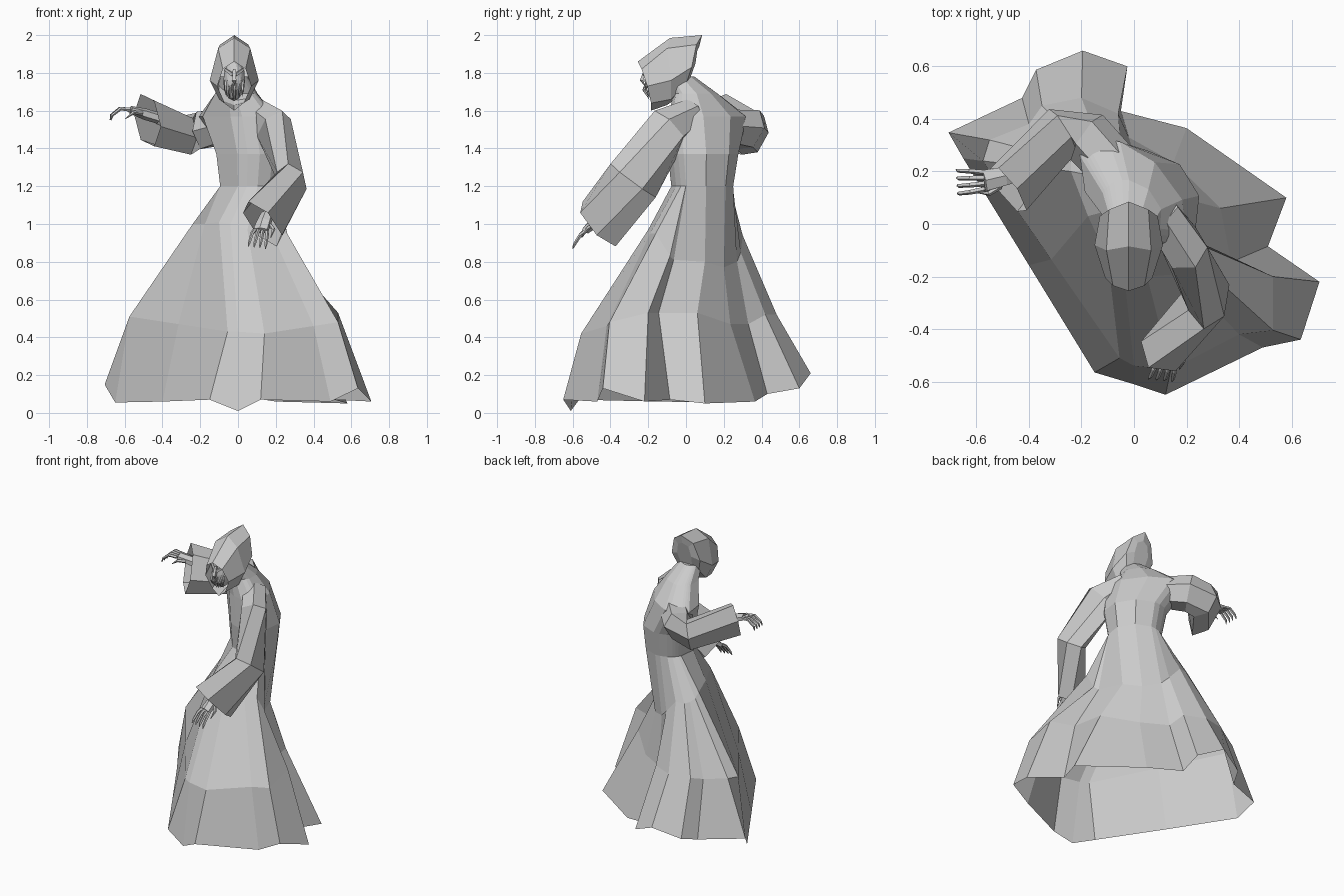
import bpy, bmesh, math
from mathutils import Vector

cube = bpy.data.objects.get("Cube")
if cube:
    bpy.data.objects.remove(cube, do_unlink=True)

grey = bpy.data.materials.new("cloth grey")
grey.use_nodes = True
grey.diffuse_color = (0.6, 0.6, 0.6, 1)
grey.node_tree.nodes["Principled BSDF"].inputs["Base Color"].default_value = grey.diffuse_color


def finish(name, bm):
    """Turn a bmesh into a flat shaded object."""
    bmesh.ops.recalc_face_normals(bm, faces=bm.faces)
    mesh = bpy.data.meshes.new(name)
    bm.to_mesh(mesh)
    bm.free()
    mesh.materials.append(grey)
    obj = bpy.data.objects.new(name, mesh)
    bpy.context.collection.objects.link(obj)
    return obj


def loft(name, rings, cap_start=False, cap_end=False):
    """Skin a row of equally long closed rings."""
    bm = bmesh.new()
    loops = [[bm.verts.new(p) for p in ring] for ring in rings]
    count = len(loops[0])
    for low, high in zip(loops, loops[1:]):
        for i in range(count):
            j = (i + 1) % count
            bm.faces.new((low[i], low[j], high[j], high[i]))
    if cap_start:
        bm.faces.new(loops[0])
    if cap_end:
        bm.faces.new(loops[-1])
    return finish(name, bm)


def tube(name, stations, sides=6, cap_start=False, cap_end=False, roll=0):
    """Loft ellipses along a path; each station is (point, half width, half height)."""
    points = [Vector(s[0]) for s in stations]
    last = len(points) - 1
    rings = []
    for i, (point, width, height) in enumerate(stations):
        along = (points[min(i + 1, last)] - points[max(i - 1, 0)]).normalized()
        level = along.cross(Vector((0, 0, 1))).normalized()
        steep = level.cross(along)
        side = level * math.cos(roll) - steep * math.sin(roll)
        up = steep * math.cos(roll) + level * math.sin(roll)
        turns = [math.tau * (k + 0.5) / sides for k in range(sides)]
        rings.append([points[i] + side * width * math.cos(t) + up * height * math.sin(t)
                      for t in turns])
    return loft(name, rings, cap_start, cap_end)


# Robe: pleated hem, knee and hip outlines, counter-clockwise from the front
hem = [(0, -.61, .01), (.12, -.65, .07), (.49, -.47, .06), (.635, -.44, .13),
       (.706, -.22, .06), (.51, -.085, .07), (.58, .1, .05), (.2, .365, .06),
       (-.05, .43, .1), (-.025, .6, .13), (-.195, .66, .21), (-.373, .587, .15),
       (-.426, .48, .12), (-.706, .348, .15), (-.65, .25, .055), (-.4, -.157, .06),
       (-.15, -.565, .07)]
knee = [(0, -.54, .43), (.14, -.555, .42), (.4, -.42, .46), (.53, -.405, .48),
        (.53, -.2, .53), (.37, -.145, .53), (.33, .06, .53), (.15, .235, .47),
        (-.02, .33, .47), (-.06, .42, .52), (-.2, .48, .52), (-.35, .45, .52),
        (-.4, .38, .5), (-.55, .32, .52), (-.575, .24, .51), (-.315, -.135, .47),
        (-.055, -.51, .43)]
hip = [(-.04, -.17, 1), (.05, -.2, .97), (.18, -.19, .95), (.26, -.16, .95),
       (.265, -.085, .83), (.24, -.065, .81), (.18, .1, .8), (.1, .2, .77),
       (0, .27, .8), (-.05, .29, .85), (-.13, .3, .94), (-.19, .29, .94),
       (-.22, .27, .95), (-.24, .24, .97), (-.24, .2, 1), (-.175, .03, 1),
       (-.1, -.13, 1.01)]
hip_centre = sum((Vector(p) for p in hip), Vector()) / len(hip)
angles = [math.atan2(p[1] - hip_centre.y, p[0] - hip_centre.x) for p in hip]
across = Vector((1, -1, 0)).normalized()
forward = Vector((1, 1, 0)).normalized()


def body_ring(centre, half_width, half_depth):
    """Ellipse turned with the twisted shoulders."""
    turn = math.radians(45)
    return [Vector(centre) + across * half_width * math.cos(a + turn)
            + forward * half_depth * math.sin(a + turn) for a in angles]


torso = [body_ring((.065, .085, 1.2), .17, .16),
         body_ring((.065, .09, 1.37), .2, .175),
         body_ring((-.005, .115, 1.57), .255, .145),
         body_ring((-.01, .05, 1.69), .13, .105),
         body_ring((-.02, -.03, 1.78), .08, .07)]
loft("robe", [hem, knee, hip] + torso, cap_end=True)

# Wide open sleeves
tube("left_sleeve", [((.1, .04, 1.59), .08, .08), ((.19, -.09, 1.51), .09, .125),
                     ((.285, -.28, 1.23), .08, .15), ((.13, -.46, 1.0), .1, .165)],
     cap_start=True)
tube("right_sleeve", [((-.06, .2, 1.52), .1, .1), ((-.18, .33, 1.5), .1, .12),
                      ((-.27, .355, 1.47), .09, .12), ((-.48, .13, 1.55), .085, .165)],
     cap_start=True, roll=math.radians(30))


def hand(name, wrist, knuckles, reach, curl):
    """Bony palm with four curled fingers and a thumb."""
    wrist, knuckles, reach, curl = map(Vector, (wrist, knuckles, reach, curl))
    side = reach.cross(curl).normalized()
    tube(name + "_palm", [(wrist, .035, .03), (wrist.lerp(knuckles, .5), .042, .03),
                          (knuckles, .046, .02)], cap_start=True, cap_end=True)
    for finger in range(4):
        offset = (finger - 1.5) / 1.5
        base = knuckles + side * offset * .032
        bend = base + reach * .6 + side * offset * .008
        tip = base + reach + curl + side * offset * .014
        tube(f"{name}_finger_{finger + 1}",
             [(base, .011, .011), (bend, .01, .01),
              (bend.lerp(tip, .6) + reach * .15, .008, .008), (tip, .002, .002)],
             sides=5, cap_start=True, cap_end=True)
    base = wrist.lerp(knuckles, .6) + side * .035
    tube(name + "_thumb", [(base, .012, .012), (base + reach * .5 + side * .025, .01, .01),
                           (base + reach * .9 + curl * .6 + side * .02, .002, .002)],
         sides=5, cap_start=True, cap_end=True)


hand("right_hand", (-.42, .2, 1.56), (-.57, .165, 1.605), (-.09, -.005, .01), (-.015, 0, -.065))
hand("left_hand", (.155, -.44, 1.05), (.12, -.53, .965), (-.01, -.045, -.035), (-.01, -.02, -.055))


# Pointed hood, mirrored from half outlines that run crown to chin
def hood_ring(half):
    middle = -.02
    right = [(middle + x, y, z) for x, y, z in half]
    left = [(middle - x, y, z) for x, y, z in reversed(half[1:-1])]
    return right + left


rim = [(0, -.255, 1.86), (.06, -.235, 1.82), (.09, -.205, 1.73), (.05, -.185, 1.64), (0, -.185, 1.6)]
cheek = [(0, -.085, 1.985), (.085, -.1, 1.93), (.13, -.08, 1.76), (.08, -.08, 1.66), (0, -.1, 1.63)]
back = [(0, .085, 2), (.075, .055, 1.95), (.11, .03, 1.83), (.08, 0, 1.74), (0, 0, 1.7)]
nape = [(0, .07, 1.94), (.04, .06, 1.92), (.055, .05, 1.85), (.045, .025, 1.78), (0, .015, 1.74)]
loft("hood", [hood_ring(r) for r in (rim, cheek, back, nape)], cap_end=True)

# Gaunt face in the hood, with brow, nose and hanging fangs
bm = bmesh.new()
bmesh.ops.create_icosphere(bm, subdivisions=2, radius=1)
for v in bm.verts:
    v.co = (v.co.x * .06 - .02, v.co.y * .07 - .15, v.co.z * .11 + 1.76)
finish("face", bm)
tube("nose", [((-.02, -.215, 1.82), .01, .008), ((-.02, -.235, 1.76), .016, .014),
              ((-.02, -.22, 1.735), .004, .004)], sides=4, cap_start=True, cap_end=True)
for mirror in (-1, 1):
    label = "left" if mirror > 0 else "right"
    tube(label + "_brow", [((-.02 + mirror * .008, -.222, 1.79), .01, .012),
                           ((-.02 + mirror * .05, -.195, 1.82), .006, .008)],
         sides=4, cap_start=True, cap_end=True)
    for n in range(3):
        x = -.02 + mirror * (.01 + n * .018)
        tube(f"{label}_fang_{n + 1}",
             [((x, -.205 + n * .01, 1.76), .008, .008), ((x, -.225 + n * .01, 1.71), .007, .007),
              ((x - mirror * .004, -.195, 1.66 + n * .008), .001, .001)],
             sides=4, cap_start=True, cap_end=True)
